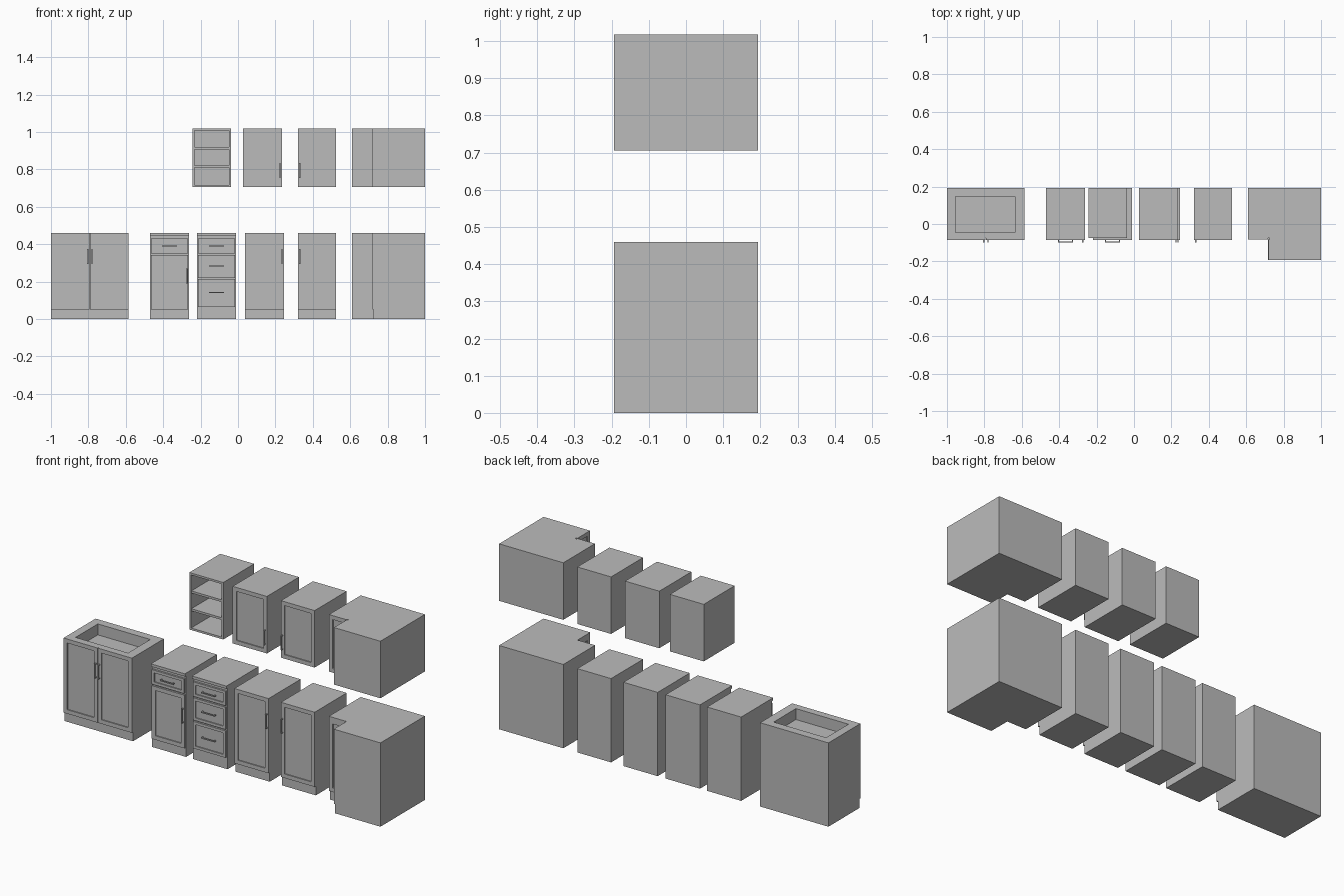
import bpy, bmesh
from mathutils import Vector

if "Cube" in bpy.data.objects:
    bpy.data.objects.remove(bpy.data.objects["Cube"])

grey = bpy.data.materials.new("cabinet_grey")
grey.use_nodes = True
GREY = (0.5, 0.5, 0.5, 1)
grey.diffuse_color = GREY
grey.node_tree.nodes["Principled BSDF"].inputs["Base Color"].default_value = GREY

BACK, BODY, FRONT, TIP = 0.193, -0.075, -0.085, -0.193
KICK, TOP = 0.05, 0.46
WALL_LOW, WALL_TOP = 0.705, 1.018
FRAME, RECESS, GAP = 0.022, 0.006, 0.002


def finish(name, bm):
    bmesh.ops.recalc_face_normals(bm, faces=bm.faces)
    mesh = bpy.data.meshes.new(name)
    bm.to_mesh(mesh)
    bm.free()
    mesh.materials.append(grey)
    obj = bpy.data.objects.new(name, mesh)
    bpy.context.collection.objects.link(obj)
    return obj


def add_box(bm, lo, hi):
    verts = bmesh.ops.create_cube(bm, size=1)["verts"]
    for v in verts:
        v.co = Vector([hi[a] if v.co[a] > 0 else lo[a] for a in range(3)])


def box(name, lo, hi):
    bm = bmesh.new()
    add_box(bm, lo, hi)
    return finish(name, bm)


def pocket_box(name, lo, hi, facing, inner_lo, inner_hi, depth):
    """Box with a rectangular pocket sunk into the face that looks along facing."""
    bm = bmesh.new()
    add_box(bm, lo, hi)
    bm.normal_update()
    facing = Vector(facing)
    axis = max(range(3), key=lambda a: abs(facing[a]))
    face = max(bm.faces, key=lambda f: f.normal.dot(facing))
    for sink in (0, depth):
        bmesh.ops.inset_individual(bm, faces=[face], thickness=0.001)
        for v in face.verts:
            for a in range(3):
                if a == axis:
                    v.co[a] = (hi if facing[a] > 0 else lo)[a] - facing[a] * sink
                else:
                    high = v.co[a] > (lo[a] + hi[a]) / 2
                    v.co[a] = inner_hi[a] if high else inner_lo[a]
    return finish(name, bm)


def panel(name, lo, hi, facing=(0, -1, 0), frame=FRAME):
    """Framed door or drawer front with a sunken centre."""
    rim = Vector((frame, frame, frame))
    return pocket_box(name, lo, hi, facing, Vector(lo) + rim, Vector(hi) - rim, RECESS)


def front_panel(name, x0, x1, z0, z1, frame=FRAME):
    return panel(name, (x0, FRONT, z0), (x1, BODY, z1), frame=frame)


def handle(name, x, z, upright=True, half=0.04):
    """Bar pull on two posts."""
    r = 0.003
    bm = bmesh.new()
    dx, dz = (r, half) if upright else (half, r)
    add_box(bm, (x - dx, FRONT - 0.013, z - dz), (x + dx, FRONT - 0.008, z + dz))
    for s in (-1, 1):
        px, pz = (x, z + s * (half - r)) if upright else (x + s * (half - r), z)
        add_box(bm, (px - r, FRONT - 0.008, pz - r), (px + r, FRONT + 0.001, pz + r))
    return finish(name, bm)


def carcase(name, x0, x1, z0, z1):
    return box(name, (x0, BODY, z0), (x1, BACK, z1))


def l_shape(name, x0, notch_x, notch_y, z0, z1):
    """Corner block with its front inner corner cut away."""
    outline = [(x0, BACK), (x0, notch_y), (notch_x, notch_y),
               (notch_x, TIP), (1, TIP), (1, BACK)]
    bm = bmesh.new()
    base = bm.faces.new([bm.verts.new((x, y, z0)) for x, y in outline])
    top = bmesh.ops.extrude_face_region(bm, geom=[base])["geom"]
    for v in top:
        if isinstance(v, bmesh.types.BMVert):
            v.co.z = z1
    return finish(name, bm)


# Sink cabinet with basin and double doors
SX0, SX1 = -1.0, -0.585
pocket_box("sink_cabinet", (SX0, BODY, 0), (SX1, BACK, TOP), (0, 0, 1),
           (-0.955, -0.045, 0), (-0.636, 0.148, TOP), 0.06)
mid = (SX0 + SX1) / 2
front_panel("sink_door_outer", SX0, mid - GAP / 2, KICK, TOP)
front_panel("sink_door_inner", mid + GAP / 2, SX1, KICK, TOP)
for side, label in ((-1, "outer"), (1, "inner")):
    handle("sink_handle_" + label, mid + side * 0.011, 0.335)


# Drawer-and-door cabinet, and three-drawer cabinet
def topped_base(name, x0, x1):
    carcase(name + "_carcase", x0, x1, 0, TOP - 0.015)
    box(name + "_top", (x0, FRONT, TOP - 0.015), (x1, BACK, TOP))


def drawer(name, x0, x1, z0, z1, handle_z):
    front_panel(name, x0 + 0.005, x1 - 0.005, z0, z1, 0.015)
    handle(name + "_handle", (x0 + x1) / 2, handle_z, upright=False)


x0, x1 = -0.47, -0.263
topped_base("mixed_cabinet", x0, x1)
drawer("mixed_drawer", x0, x1, 0.35, 0.43, 0.39)
front_panel("mixed_door", x0 + 0.005, x1 - 0.003, KICK, 0.342)
handle("mixed_door_handle", x1 - 0.011, 0.23)

x0, x1 = -0.22, -0.011
topped_base("drawer_cabinet", x0, x1)
for label, z0, z1, hz in (("top", 0.35, 0.43, 0.39),
                          ("middle", 0.22, 0.343, 0.283),
                          ("bottom", 0.065, 0.213, 0.142)):
    drawer(label + "_drawer", x0, x1, z0, z1, hz)

# Single-door cabinets on the floor and on the wall
for name, x0, x1, hx, z0, door_z, z1, hz in (
        ("base_a", 0.037, 0.245, 0.235, 0, KICK, TOP, 0.335),
        ("base_b", 0.32, 0.525, 0.33, 0, KICK, TOP, 0.335),
        ("wall_a", 0.027, 0.235, 0.225, WALL_LOW, WALL_LOW, WALL_TOP, 0.793),
        ("wall_b", 0.32, 0.525, 0.33, WALL_LOW, WALL_LOW, WALL_TOP, 0.793)):
    carcase(name + "_carcase", x0, x1, z0, z1)
    front_panel(name + "_door", x0, x1, door_z, z1)
    handle(name + "_handle", hx, hz)

# Open wall shelf
x0, x1, wall = -0.243, -0.037, 0.011
pocket_box("open_shelf_case", (x0, BODY, WALL_LOW), (x1, BACK, WALL_TOP), (0, -1, 0),
           (x0 + wall, 0, WALL_LOW + wall), (x1 - wall, 0, WALL_TOP - wall), 0.255)
for i, z in enumerate((0.815, 0.913)):
    box(f"open_shelf_{i + 1}", (x0 + wall, BODY + 0.002, z - 0.006),
        (x1 - wall, 0.181, z + 0.006))

# Corner cabinets, with doors on both faces of the notch
CX, NX = 0.61, 0.725
for name, z0, door_z, z1 in (("corner_base", 0, KICK, TOP - 0.015),
                             ("corner_wall", WALL_LOW, WALL_LOW, WALL_TOP)):
    l_shape(name + "_carcase", CX, NX, BODY, z0, z1)
    panel(name + "_door_front", (CX, BODY - 0.007, door_z), (NX - 0.008, BODY, z1))
    panel(name + "_door_side", (NX - 0.007, TIP, door_z),
          (NX, BODY - 0.008, z1), facing=(-1, 0, 0))
l_shape("corner_base_top", CX, NX - 0.008, FRONT + 0.002, TOP - 0.015, TOP)
